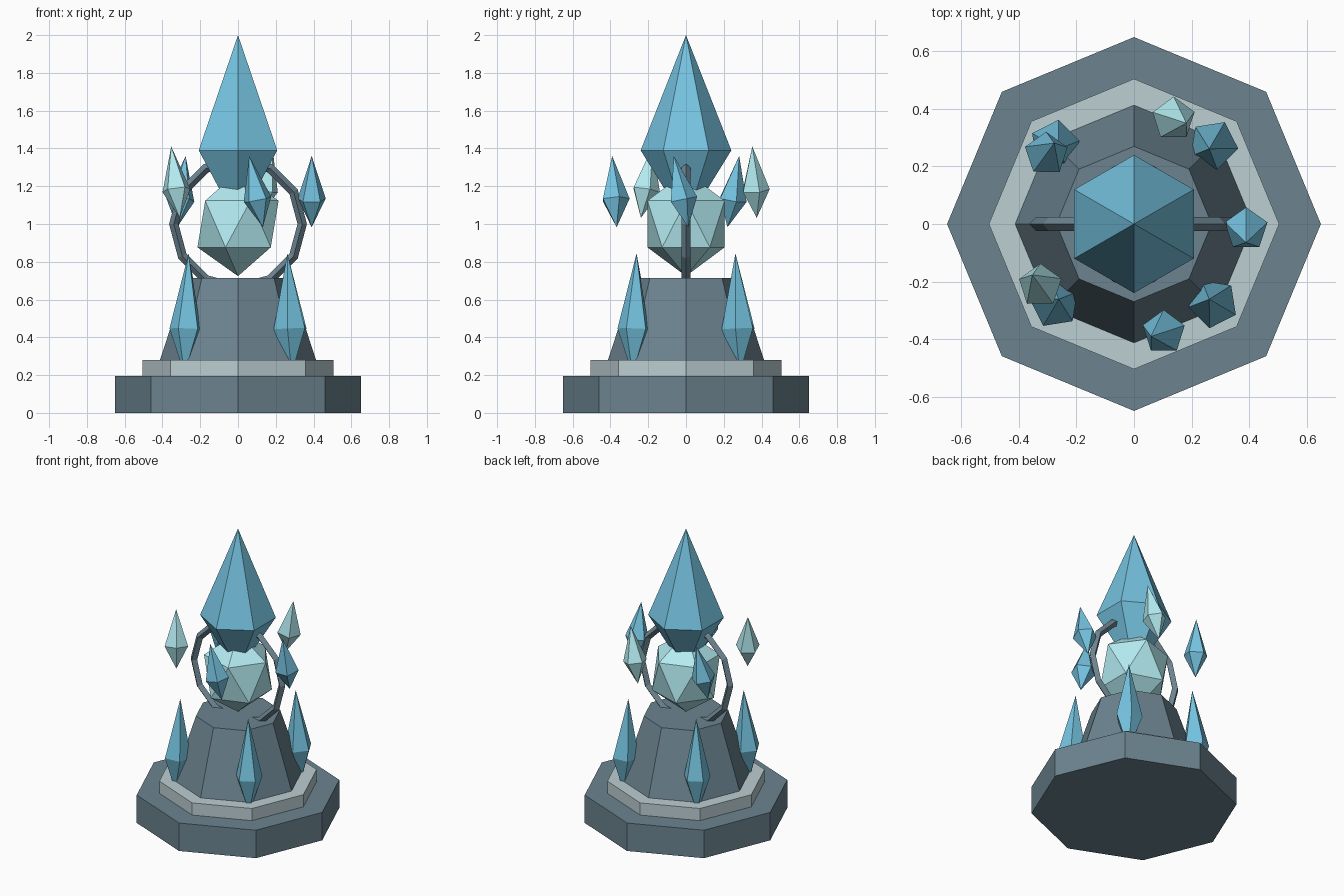
import bpy, bmesh, math
from mathutils import Vector

if "Cube" in bpy.data.objects:
    bpy.data.objects.remove(bpy.data.objects["Cube"])


def material(name, rgb):
    m = bpy.data.materials.new(name)
    m.diffuse_color = (*rgb, 1)
    m.use_nodes = True
    m.node_tree.nodes["Principled BSDF"].inputs["Base Color"].default_value = m.diffuse_color
    return m


STONE = material("stone", (0.15, 0.23, 0.28))
TRIM = material("pale_stone", (0.50, 0.62, 0.65))
CRYSTAL = material("crystal", (0.18, 0.55, 0.75))
GLOW = material("pale_crystal", (0.45, 0.83, 0.88))


def turned(name, sides, profile, mat):
    """Faceted solid from a (radius, z) profile, bottom to top; first corner on +y."""
    bm = bmesh.new()
    rings = []
    for r, z in profile:
        if r == 0:
            rings.append([bm.verts.new((0, 0, z))] * sides)
        else:
            angles = [math.pi / 2 + math.tau * i / sides for i in range(sides)]
            rings.append([bm.verts.new((r * math.cos(a), r * math.sin(a), z)) for a in angles])
    for low, high in zip(rings, rings[1:]):
        for i in range(sides):
            j = (i + 1) % sides
            bm.faces.new(dict.fromkeys((low[i], low[j], high[j], high[i])))
    if profile[0][0]:
        bm.faces.new(rings[0][::-1])
    if profile[-1][0]:
        bm.faces.new(rings[-1])
    bmesh.ops.recalc_face_normals(bm, faces=bm.faces)
    mesh = bpy.data.meshes.new(name)
    bm.to_mesh(mesh)
    bm.free()
    mesh.materials.append(mat)
    ob = bpy.data.objects.new(name, mesh)
    bpy.context.collection.objects.link(ob)
    return ob


# Octagonal stepped base and tapering pedestal
turned("base", 8, [(0.65, 0), (0.65, 0.195)], STONE)
turned("trim_step", 8, [(0.505, 0.19), (0.505, 0.28)], TRIM)
turned("pedestal", 8, [(0.415, 0.275), (0.27, 0.715)], STONE)

# Glowing core, stretched upward
bpy.ops.mesh.primitive_ico_sphere_add(subdivisions=1, radius=0.24, location=(0, 0, 1))
core = bpy.context.object
core.name = "core"
core.scale.z = 1.15
core.data.materials.append(GLOW)

# Upright ring around the core
bpy.ops.mesh.primitive_torus_add(major_segments=12, minor_segments=4, major_radius=0.34,
                                 minor_radius=0.025, location=(0, 0, 1),
                                 rotation=(math.pi / 2, 0, 0))
ring = bpy.context.object
ring.name = "ring"
ring.data.materials.append(STONE)

# Large six-sided crystal on top
turned("main_crystal", 6, [(0, 1.0), (0.24, 1.39), (0, 2.0)], CRYSTAL)

# Four shards planted at the pedestal's corners, leaning slightly inward
for i in range(4):
    a = math.pi / 4 + i * math.pi / 2
    shard = turned("planted_shard", 5, [(0, -0.24), (0.088, 0), (0, 0.4)], CRYSTAL)
    shard.location = (0.39 * math.cos(a), 0.39 * math.sin(a), 0.445)
    shard.rotation_euler = (0, -0.05, a)

# Five floating shards circling the core, tilted sideways
for i in range(5):
    a = i * math.tau / 5
    high = i % 2
    shard = turned("floating_shard", 5, [(0, -0.15), (0.078, 0), (0, 0.235)],
                   GLOW if high else CRYSTAL)
    centre = Vector((0.39 * math.cos(a), 0.39 * math.sin(a), 1.13 + 0.05 * high))
    shard.location = centre + 0.018 * Vector((math.sin(a), -math.cos(a), 0))
    shard.rotation_euler = (0.2, 0, a)
